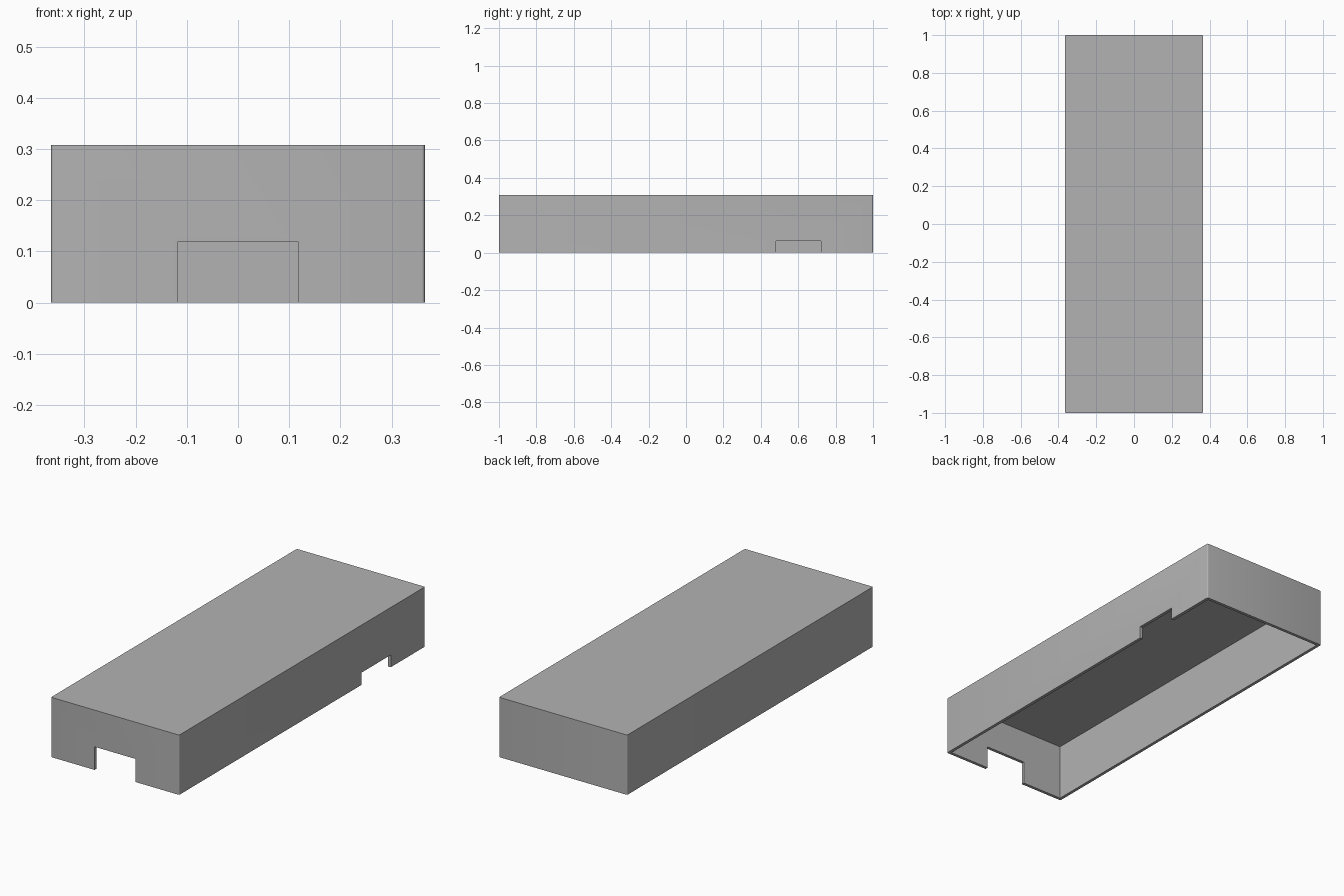
import bpy
import bmesh
from mathutils import Matrix

cube = bpy.data.objects.get("Cube")
if cube:
    bpy.data.objects.remove(cube, do_unlink=True)

HALF_X, HALF_Y, HEIGHT = 0.365, 1.0, 0.308
WALL, CORNER = 0.016, 0.006

grey = bpy.data.materials.new("plain grey")
grey.use_nodes = True
colour = (0.45, 0.45, 0.45, 1)
grey.diffuse_color = colour
grey.node_tree.nodes["Principled BSDF"].inputs["Base Color"].default_value = colour


def box(name, low, high, corner=0):
    """Box between two corners, with optional rounded upright edges."""
    size = [b - a for a, b in zip(low, high)]
    centre = [(a + b) / 2 for a, b in zip(low, high)]
    bm = bmesh.new()
    bmesh.ops.create_cube(bm, size=1, matrix=Matrix.LocRotScale(centre, None, size))
    if corner:
        upright = [e for e in bm.edges
                   if abs(e.verts[0].co.z - e.verts[1].co.z) > size[2] / 2]
        bmesh.ops.bevel(bm, geom=upright, offset=corner, segments=4,
                        profile=0.5, affect='EDGES')
    bmesh.ops.recalc_face_normals(bm, faces=bm.faces[:])
    mesh = bpy.data.meshes.new(name)
    bm.to_mesh(mesh)
    bm.free()
    mesh.materials.append(grey)
    obj = bpy.data.objects.new(name, mesh)
    bpy.context.collection.objects.link(obj)
    return obj


def cut(target, cutter):
    """Subtract a cutter from the target, then discard it."""
    cutter.hide_render = True
    mod = target.modifiers.new("cut", 'BOOLEAN')
    mod.operation, mod.solver, mod.object = 'DIFFERENCE', 'EXACT', cutter
    bpy.context.view_layer.objects.active = target
    bpy.ops.object.modifier_apply(modifier=mod.name)
    bpy.data.objects.remove(cutter, do_unlink=True)


# Cover shell, open underneath
cover = box("cover", (-HALF_X, -HALF_Y, 0), (HALF_X, HALF_Y, HEIGHT), CORNER)
cut(cover, box("cavity", (WALL - HALF_X, WALL - HALF_Y, -0.1),
               (HALF_X - WALL, HALF_Y - WALL, HEIGHT - WALL)))

# Notch in the front wall
cut(cover, box("front_notch", (-0.117, -1.1, -0.1), (0.117, -0.9, 0.119)))

# Notch in the long wall, towards the back
cut(cover, box("side_notch", (0.3, 0.482, -0.1), (0.45, 0.722, 0.063)))

# Smooth only the rounded upright corners
bpy.ops.object.select_all(action='DESELECT')
cover.select_set(True)
bpy.context.view_layer.objects.active = cover
bpy.ops.object.shade_smooth_by_angle(angle=0.6)
